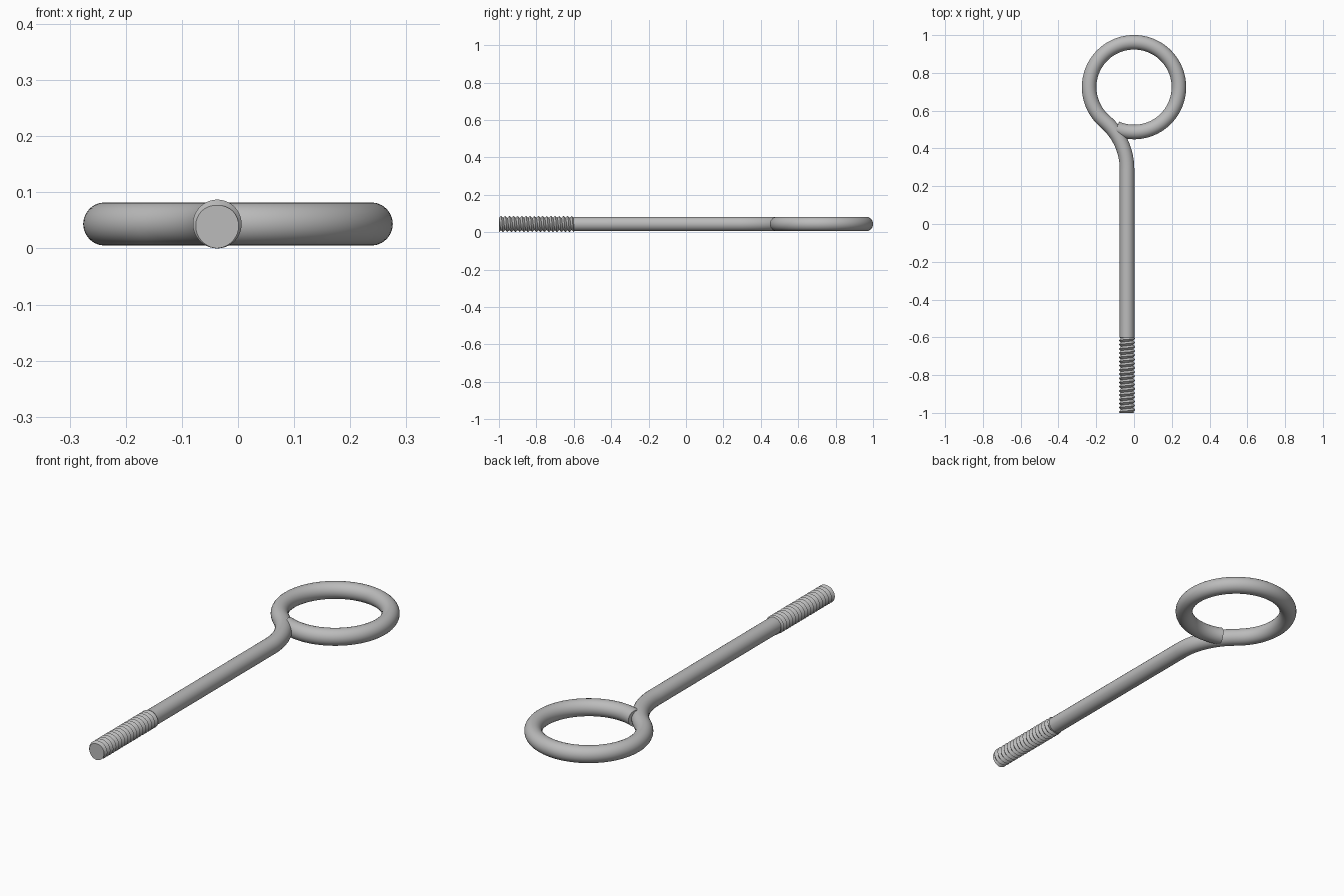
import bpy, bmesh
from math import sin, cos, pi, tau, atan2, radians, hypot

if "Cube" in bpy.data.objects:
    bpy.data.objects.remove(bpy.data.objects["Cube"], do_unlink=True)

WIRE = 0.0385               # wire radius
MID_Z = 0.0435              # height of the wire axis
SHANK_X = -0.037
RING_Y, RING_R = 0.7245, 0.2375
BEND_Y, BEND_R = 0.29, 0.3325
THREAD_Y0, THREAD_Y1 = -1.0, -0.6

steel = bpy.data.materials.new("grey steel")
steel.use_nodes = True
steel.diffuse_color = (0.5, 0.5, 0.5, 1)
steel.node_tree.nodes["Principled BSDF"].inputs["Base Color"].default_value = (0.5, 0.5, 0.5, 1)


def finish(obj):
    obj.data.materials.clear()
    obj.data.materials.append(steel)
    bpy.ops.object.select_all(action='DESELECT')
    obj.select_set(True)
    bpy.context.view_layer.objects.active = obj
    if obj.type == 'CURVE':
        bpy.ops.object.convert(target='MESH')
    bpy.ops.object.shade_smooth_by_angle(angle=radians(35))


def arc(cx, cy, r, a0, a1, n):
    return [(cx + r * cos(a0 + (a1 - a0) * i / n), cy + r * sin(a0 + (a1 - a0) * i / n))
            for i in range(n + 1)]


# Bent wire: straight shank, neck bend, then the ring running clockwise to its open end
bend_x = SHANK_X - BEND_R
meet = atan2(RING_Y - BEND_Y, -bend_x)
path = [(SHANK_X, THREAD_Y1 - 0.002)]
path += arc(bend_x, BEND_Y, BEND_R, 0, meet, 16)
path += arc(0, RING_Y, RING_R, meet + pi, radians(247) - tau, 96)[1:]

curve = bpy.data.curves.new("eye_and_shank", 'CURVE')
curve.dimensions = '3D'
curve.bevel_depth = WIRE
curve.bevel_resolution = 10
curve.use_fill_caps = True
spline = curve.splines.new('POLY')
spline.points.add(len(path) - 1)
for point, (x, y) in zip(spline.points, path):
    point.co = (x, y, MID_Z, 1)
wire = bpy.data.objects.new("eye_and_shank", curve)
bpy.context.collection.objects.link(wire)
finish(wire)

# Screw thread: helical crests and roots, trimmed flat at both ends
TURNS, SIDES = 18, 40
ROOT, CREST = 0.033, 0.0435
pitch = (THREAD_Y1 - THREAD_Y0) / TURNS


def thread_radius(y, a):
    phase = ((y - THREAD_Y0) / pitch - a / tau + 0.5) % 1
    return ROOT + (CREST - ROOT) * abs(1 - 2 * phase)


bm = bmesh.new()
rows = []
for i in range(-3, 2 * TURNS + 3):
    row = []
    for j in range(SIDES + 1):
        a = tau * j / SIDES
        y = THREAD_Y0 + pitch * (i / 2 + j / SIDES)
        y = min(max(y, THREAD_Y0), THREAD_Y1)
        r = thread_radius(y, a)
        row.append(bm.verts.new((SHANK_X + r * sin(a), y, MID_Z + r * cos(a))))
    rows.append(row)
for low, high in zip(rows, rows[1:]):
    for j in range(SIDES):
        bm.faces.new((low[j], low[j + 1], high[j + 1], high[j]))
bmesh.ops.remove_doubles(bm, verts=bm.verts, dist=0.00002)
bmesh.ops.dissolve_degenerate(bm, edges=bm.edges, dist=0.00001)
for end in (THREAD_Y0, THREAD_Y1):
    rim = [e for e in bm.edges if e.is_boundary
           and all(abs(v.co.y - end) < 0.0001 for v in e.verts)]
    bmesh.ops.holes_fill(bm, edges=rim, sides=0)
bmesh.ops.recalc_face_normals(bm, faces=bm.faces)
mesh = bpy.data.meshes.new("screw_thread")
bm.to_mesh(mesh)
bm.free()
thread = bpy.data.objects.new("screw_thread", mesh)
bpy.context.collection.objects.link(thread)
finish(thread)
